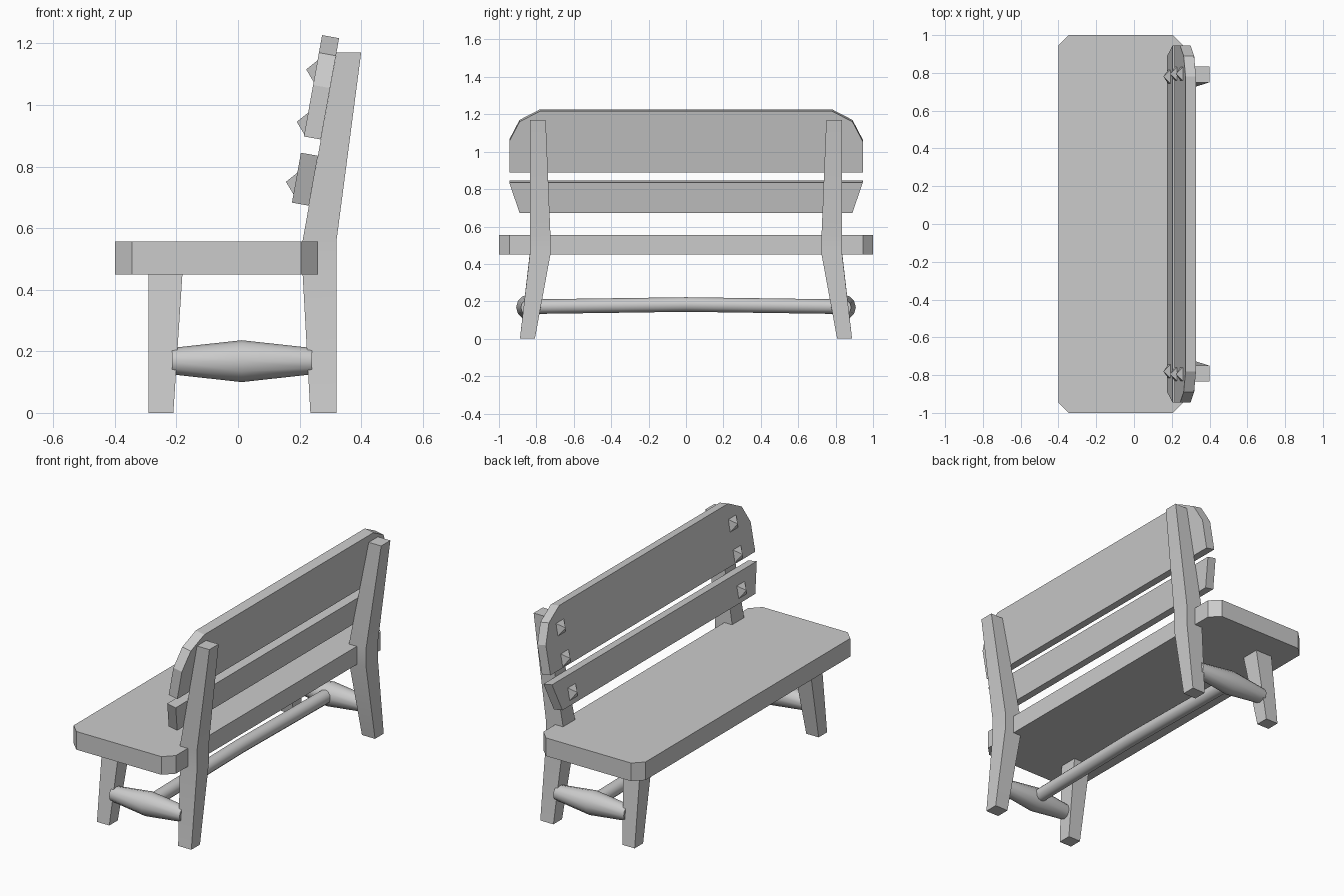
import bpy, bmesh, math
from mathutils import Vector

if "Cube" in bpy.data.objects:
    bpy.data.objects.remove(bpy.data.objects["Cube"], do_unlink=True)

grey = bpy.data.materials.new("plain_grey")
grey.use_nodes = True
grey.diffuse_color = (0.6, 0.6, 0.6, 1)
grey.node_tree.nodes["Principled BSDF"].inputs["Base Color"].default_value = (0.6, 0.6, 0.6, 1)


def loft(name, rings, smooth=False):
    """Skin a closed solid through rings of points."""
    bm = bmesh.new()
    loops = [[bm.verts.new(p) for p in ring] for ring in rings]
    n = len(loops[0])
    for a, b in zip(loops, loops[1:]):
        for i in range(n):
            j = (i + 1) % n
            bm.faces.new((a[i], a[j], b[j], b[i]))
    bm.faces.new(loops[0][::-1])
    bm.faces.new(loops[-1])
    bmesh.ops.recalc_face_normals(bm, faces=bm.faces)
    mesh = bpy.data.meshes.new(name)
    bm.to_mesh(mesh)
    bm.free()
    mesh.materials.append(grey)
    obj = bpy.data.objects.new(name, mesh)
    bpy.context.collection.objects.link(obj)
    if smooth:
        bpy.ops.object.select_all(action='DESELECT')
        obj.select_set(True)
        bpy.context.view_layer.objects.active = obj
        bpy.ops.object.shade_smooth_by_angle(angle=math.radians(40))
    return obj


def box_ring(x0, x1, y0, y1, z, side):
    return [(x0, side * y0, z), (x1, side * y0, z), (x1, side * y1, z), (x0, side * y1, z)]


def round_ring(center, radius, axis, sides=12):
    ring = []
    for i in range(sides):
        a = math.tau * i / sides
        u, w = radius * math.cos(a), radius * math.sin(a)
        ring.append(Vector(center) + Vector((0, u, w) if axis == "x" else (u, 0, w)))
    return ring


def post_front(z):
    """Depth of the sloping front face of the rear posts."""
    return 0.21 + 0.18 * (z - 0.56)


normal = Vector((-1, 0, 0.18)).normalized()   # out of the backrest


def back_board(name, half):
    outline = half + [(-y, z) for y, z in reversed(half)]
    back = [Vector((post_front(z), y, z)) for y, z in outline]
    return loft(name, [back, [p + normal * 0.056 for p in back]])


# Seat plank with clipped corners
x0, x1, c = -0.40, 0.26, 0.055
plan = [(x0 + c, -1), (x1 - c, -1), (x1, c - 1), (x1, 1 - c),
        (x1 - c, 1), (x0 + c, 1), (x0, 1 - c), (x0, c - 1)]
loft("seat", [[(x, y, z) for x, y in plan] for z in (0.45, 0.556)])

# Backrest boards
back_board("upper_back_board", [(0.945, 0.888), (0.945, 1.055), (0.89, 1.16), (0.78, 1.217)])
back_board("lower_back_board", [(0.89, 0.673), (0.945, 0.835)])

for side, label in ((1, "left"), (-1, "right")):
    # Splayed front leg and bent rear post
    loft(label + "_front_leg", [box_ring(-0.29, -0.21, 0.81, 0.888, 0, side),
                                box_ring(-0.29, -0.18, 0.725, 0.835, 0.46, side)])
    loft(label + "_rear_post", [box_ring(0.235, 0.32, 0.808, 0.888, 0, side),
                                box_ring(0.21, 0.32, 0.725, 0.835, 0.45, side),
                                box_ring(0.21, 0.32, 0.725, 0.835, 0.56, side),
                                box_ring(0.32, 0.40, 0.75, 0.835, 1.17, side)], True)
    # Swollen side stretcher
    loft(label + "_side_stretcher",
         [round_ring((x, side * 0.84, 0.168), r, "x")
          for x, r in ((-0.215, 0.043), (0.012, 0.068), (0.24, 0.043))], True)
    # Pyramid nail heads, set square to the boards
    up = Vector((0.18, 0, 1)).normalized()
    across = Vector((0, 1, 0))
    for i, (z, y) in enumerate(((0.735, 0.78), (0.93, 0.795), (1.10, 0.795))):
        base = Vector((post_front(z), side * y, z)) + normal * 0.055
        ring = [base + (up * u + across * v) * 0.037
                for u, v in ((-1, -1), (-1, 1), (1, 1), (1, -1))]
        tip = base + normal * 0.032
        loft(f"{label}_nail_head_{i + 1}", [ring, [tip.lerp(p, 0.02) for p in ring]])

# Gently arched long stretcher
loft("long_stretcher", [round_ring((0.012, y, z), 0.039, "y")
                        for y, z in ((-0.79, 0.172), (0, 0.183), (0.79, 0.172))], True)
